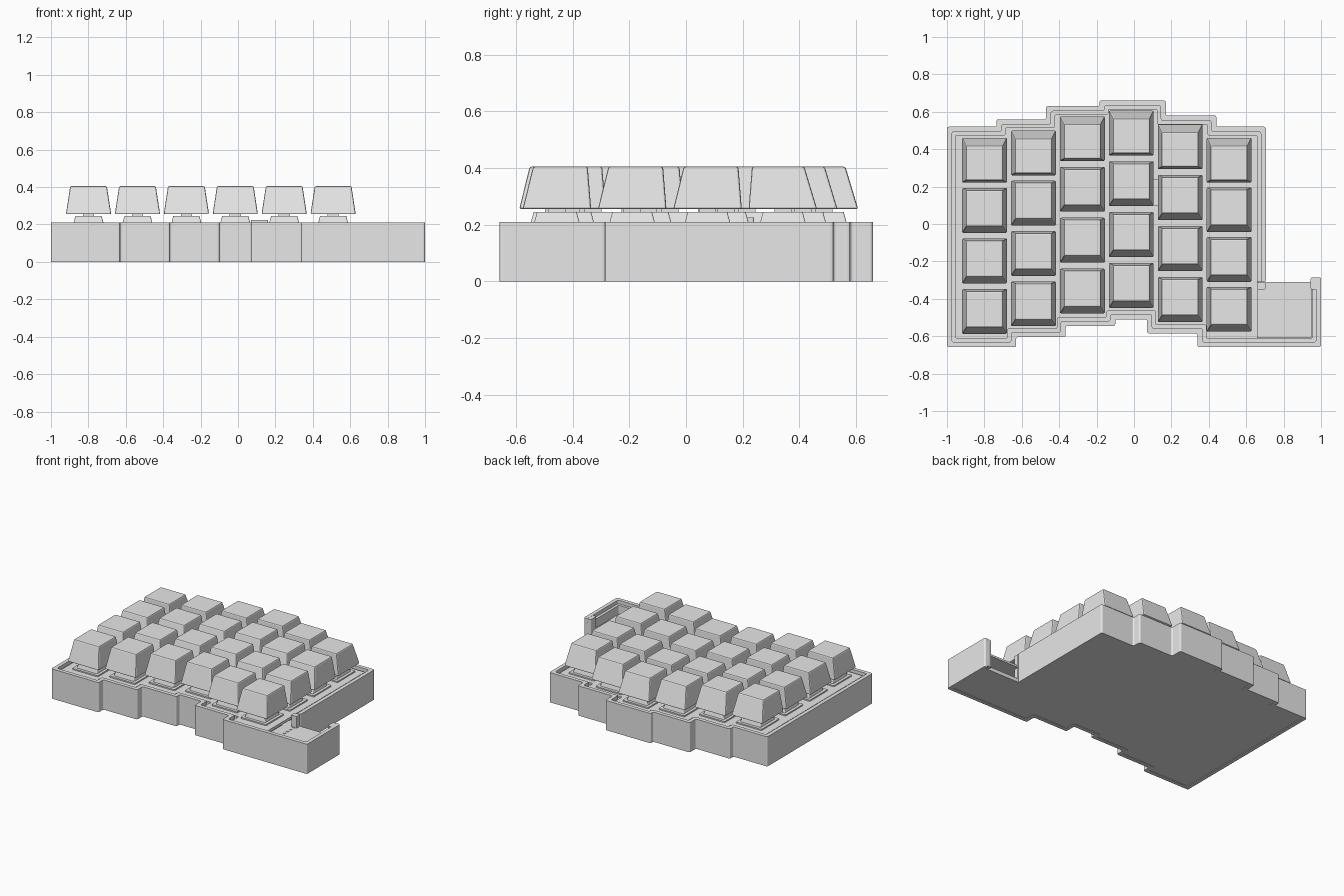
import bpy
import bmesh
from mathutils import Vector

cube = bpy.data.objects.get("Cube")
if cube:
    bpy.data.objects.remove(cube, do_unlink=True)

GREY = (0.8, 0.8, 0.8, 1)
grey = bpy.data.materials.new("plain_grey")
grey.use_nodes = True
grey.diffuse_color = GREY
grey.node_tree.nodes["Principled BSDF"].inputs["Base Color"].default_value = GREY


def place(name, mesh, loc=(0, 0, 0)):
    ob = bpy.data.objects.new(name, mesh)
    ob.location = loc
    bpy.context.collection.objects.link(ob)
    return ob


def solid(name, low, z0, high, z1, bevel=0, segments=3, upright_only=True):
    """Closed mesh between two matching outlines at heights z0 and z1."""
    bm = bmesh.new()
    a = [bm.verts.new((x, y, z0)) for x, y in low]
    b = [bm.verts.new((x, y, z1)) for x, y in high]
    bm.faces.new(a)
    bm.faces.new(b)
    for i in range(len(a)):
        j = (i + 1) % len(a)
        bm.faces.new((a[i], a[j], b[j], b[i]))
    bmesh.ops.recalc_face_normals(bm, faces=bm.faces)
    if bevel:
        edges = [e for e in bm.edges
                 if not upright_only or abs(e.verts[0].co.z - e.verts[1].co.z) > 1e-4]
        bmesh.ops.bevel(bm, geom=edges, offset=bevel, segments=segments,
                        affect='EDGES', profile=0.5, clamp_overlap=True)
    mesh = bpy.data.meshes.new(name)
    bm.to_mesh(mesh)
    bm.free()
    mesh.materials.append(grey)
    return mesh


def rect(x0, x1, y0, y1):
    return [(x0, y0), (x1, y0), (x1, y1), (x0, y1)]


def square(s):
    return rect(-s, s, -s, s)


def inset(pts, d, closed=True):
    """Move a clockwise outline inward by d, with mitred corners."""
    out, n = [], len(pts)
    for i in range(n):
        p = Vector(pts[i])
        normals = []
        for k in (i - 1, i):
            if not closed and (k < 0 or k == n - 1):
                continue
            e = (Vector(pts[(k + 1) % n]) - Vector(pts[k % n])).normalized()
            normals.append(Vector((e.y, -e.x)))
        shift = normals[0].copy()
        if len(normals) == 2 and abs(normals[0].dot(normals[1])) < 0.5:
            shift += normals[1]
        out.append(tuple(p + shift * d))
    return out


# Stepped case outline, clockwise from the open side of the controller pocket
path = [(1, -.285), (1, -.658), (.34, -.658), (.34, -.585), (.07, -.585),
        (.07, -.51), (-.1, -.51), (-.1, -.545), (-.365, -.545), (-.365, -.605),
        (-.63, -.605), (-.63, -.658), (-1, -.658), (-1, .52), (-.735, .52),
        (-.735, .56), (-.47, .56), (-.47, .63), (-.185, .63), (-.185, .66),
        (.17, .66), (.17, .58), (.44, .58), (.44, .52), (.705, .52), (.705, -.31)]
full = [(1, -.31)] + path[1:]


def wall(name, width, z0, z1):
    ring = path + inset(path, width, False)[::-1]
    place(name, solid(name, ring, z0, ring, z1, 0.01))


wall("case_rim", 0.027, 0, 0.21)
wall("case_ledge", 0.046, 0.012, 0.185)

# Floor and circuit board fill the case and reach the pocket opening
for name, gap, z0, z1 in (("case_floor", 0.022, 0.004, 0.03),
                          ("circuit_board", 0.05, 0.112, 0.126)):
    shape = inset(full, gap, False)
    place(name, solid(name, shape, z0, shape, z1))

# Switch plate stops short of the pocket
shape = inset([(.705, -.658)] + path[2:-1], 0.045)
place("switch_plate", solid("switch_plate", shape, 0.178, shape, 0.197, 0.008))

# Pocket end posts
for name, x0, x1, y1 in (("pocket_post_left", .945, 1, -.285),
                         ("pocket_post_right", .66, .705, -.31)):
    r = rect(x0, x1 - 0.002, -.35, y1 - 0.002)
    place(name, solid(name, r, 0.012, r, 0.2095, 0.006))

# Solder pads of the controller in two rows
pad = bpy.data.meshes.new("solder_pad")
bm = bmesh.new()
bmesh.ops.create_cone(bm, cap_ends=True, segments=12, radius1=0.009,
                      radius2=0.009, depth=0.005)
bm.to_mesh(pad)
bm.free()
pad.materials.append(grey)
for x in (.682, .89):
    for i in range(7):
        place("solder_pad", pad, (x, -.35 - i * .035, .127))

# Small connector between the middle columns
r = rect(.07, .16, .1, .24)
place("connector", solid("connector", r, .19, r, .225, .006))

# Keycaps: the back row leans the other way
B = 0.121


def keycap(name, front, back):
    side = 0.023
    return solid(name, rect(-B, B, -B, B), 0.255,
                 rect(-B + side, B - side, -B + front, B - back), 0.405,
                 0.007, 2, False)


cap = keycap("keycap", 0.037, 0.012)
cap_back = keycap("keycap_back", 0.012, 0.045)

# Switch parts shared by every key
switch_parts = [
    ("switch_body", solid("switch_body", square(.09), .126, square(.09), .18)),
    ("switch_flange", solid("switch_flange", square(.1), .19, square(.1), .206, .006)),
    ("switch_top", solid("switch_top", square(.082), .2, square(.07), .245, .006)),
    ("switch_stem", solid("switch_stem", square(.03), .24, square(.03), .27)),
]

# Staggered columns of four keys
rows_back = (.342, .38, .457, .487, .414, .342)
pitch = (.27, .269, .272, .272, .273, .266)
for c in range(6):
    x = -.799 + c * .2615
    for r in range(4):
        loc = (x, rows_back[c] - r * pitch[c], 0)
        place("keycap", cap if r else cap_back, loc)
        for name, mesh in switch_parts:
            place(name, mesh, loc)
